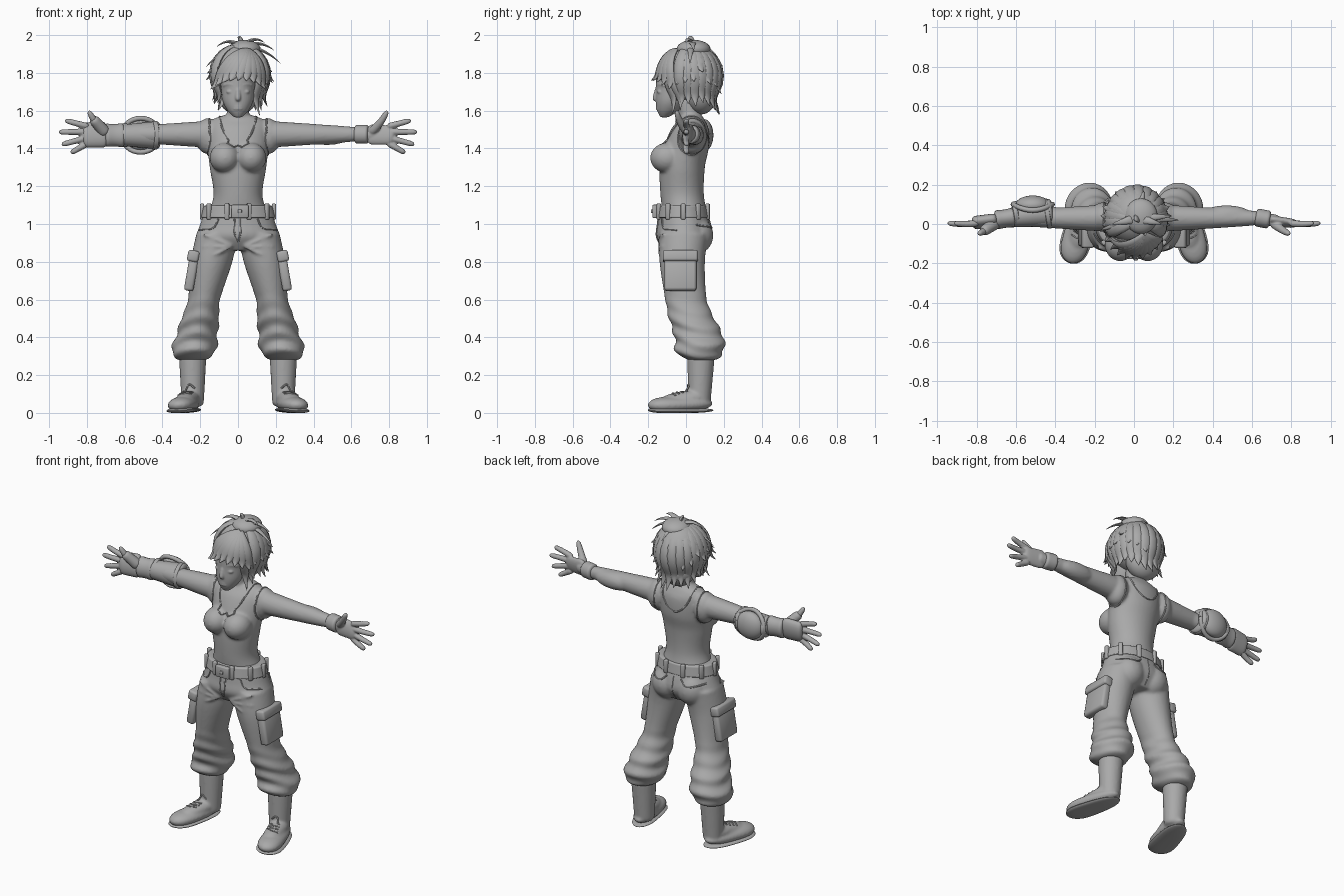
import bpy, bmesh, math, random
from math import sin, cos, pi, radians
from mathutils import Vector, Matrix
from mathutils.bvhtree import BVHTree

random.seed(4)
if "Cube" in bpy.data.objects:
    bpy.data.objects.remove(bpy.data.objects["Cube"])

GREY = (.4, .4, .4, 1)
clay = bpy.data.materials.new("plain_grey")
clay.use_nodes = True
clay.diffuse_color = GREY
clay.node_tree.nodes["Principled BSDF"].inputs["Base Color"].default_value = GREY
SIDES = ((1, "left"), (-1, "right"))


def finish(name, bm, angle=50):
    bmesh.ops.recalc_face_normals(bm, faces=bm.faces)
    mesh = bpy.data.meshes.new(name)
    bm.to_mesh(mesh)
    bm.free()
    mesh.materials.append(clay)
    mesh.shade_smooth()
    mesh.set_sharp_from_angle(angle=radians(angle))
    ob = bpy.data.objects.new(name, mesh)
    bpy.context.collection.objects.link(ob)
    return ob


def spline(points, steps):
    """Smooth interpolation through a list of points."""
    points = [Vector(p) for p in points]
    last = len(points) - 1
    out = []
    for i in range(last):
        before, start, end, after = (points[min(max(i + k, 0), last)] for k in (-1, 0, 1, 2))
        tan_start, tan_end = (end - before) / 2, (after - start) / 2
        for k in range(steps):
            t = k / steps
            ease = t * t * (3 - 2 * t)
            out.append(start.lerp(end, ease) + tan_start * t * (1 - t) ** 2 - tan_end * t * t * (1 - t))
    return out + [points[-1]]


def loft(name, rows, axis=None, up=(0, .2, 1), center=None, sides=20, s=1, floor=None, wave=0):
    """Skin elliptical rings given as (position, half width, half height)."""
    bm = bmesh.new()
    rings = []
    last = len(rows) - 1
    for i, (pos, width, height) in enumerate(rows):
        tangent = Vector(axis) if axis else rows[min(i + 1, last)][0] - rows[max(i - 1, 0)][0]
        outward = pos - center if center else Vector(up)
        across = tangent.cross(outward).normalized()
        normal = across.cross(tangent).normalized()
        ripple = wave * min(max(.65 - pos.z, 0) * 5, 1)
        ring = []
        for k in range(sides):
            a = math.tau * k / sides
            swell = 1 + ripple * sin(pos.z * 70 + 2 * sin(a) + cos(2 * a))
            v = pos + (across * cos(a) * max(width, .001) + normal * sin(a) * max(height, .001)) * swell
            if floor is not None:
                v.z = max(v.z, floor)
            ring.append(bm.verts.new((v.x * s, v.y, v.z)))
        rings.append(ring)
    for low, high in zip(rings, rings[1:]):
        for k in range(sides):
            j = (k + 1) % sides
            bm.faces.new((low[k], low[j], high[j], high[k]))
    bm.faces.new(rings[0])
    bm.faces.new(rings[-1])
    return finish(name, bm)


def column(name, profile, lean=lambda z: 0, **kw):
    """Upright form from a profile of (height, y, half width, half depth)."""
    rows = [(Vector((lean(z), y, z)), w, d) for z, y, w, d in spline(profile, 8)]
    return loft(name, rows, axis=(0, 0, 1), up=(0, 1, 0), sides=36, **kw)


def limb(name, a, b, ra, rb, flat=1, swell=0, bend=(0, 0, 0), cap=8, **kw):
    """Rounded, tapered bar from a to b, optionally bent or swollen midway."""
    rows = []
    for i in range(21):
        u = -cos(pi * i / 20)
        t, mid = (u + 1) / 2, 1 - u * u
        r = (ra + (rb - ra) * t + swell * mid) * math.sqrt(max(1 - abs(u) ** cap, 0))
        rows.append((Vector(a).lerp(Vector(b), t) + Vector(bend) * mid, r, r * flat))
    return loft(name, rows, **kw)


def blob(name, loc, radii):
    bm = bmesh.new()
    bmesh.ops.create_uvsphere(bm, u_segments=28, v_segments=16, radius=1,
                              matrix=Matrix.Translation(loc) @ Matrix.Diagonal((*radii, 1)))
    return finish(name, bm)


def box(name, loc, size, turn=0, axis='Z', bevel=.006):
    place = Matrix.Translation(loc) @ Matrix.Rotation(turn, 4, axis)
    bm = bmesh.new()
    bmesh.ops.create_cube(bm, size=1, matrix=place @ Matrix.Diagonal((*size, 1)))
    bmesh.ops.bevel(bm, geom=bm.edges[:], offset=bevel, segments=2, affect='EDGES', profile=.5)
    return finish(name, bm)


def merge(name, parts, voxel, smooth):
    """Blend overlapping parts into one continuous skin."""
    bm = bmesh.new()
    for part in parts:
        bm.from_mesh(part.data)
        bpy.data.objects.remove(part)
    ob = finish(name, bm, 180)
    blend = ob.modifiers.new("blend", 'REMESH')
    blend.mode, blend.voxel_size, blend.use_smooth_shade = 'VOXEL', voxel, True
    ob.modifiers.new("relax", 'SMOOTH').iterations = smooth
    return ob


def piping(name, target, points, r=.005):
    """Thin seam laid on the surface of a target."""
    bpy.context.view_layer.update()
    tree = BVHTree.FromObject(target, bpy.context.evaluated_depsgraph_get())
    rows = [(tree.find_nearest(p)[0], r, r) for p in spline(points, 5)]
    return loft(name, rows, up=(.1, .3, .9), sides=6)


# Upper body: torso, bust, neck and arms
parts = [column("torso", [(1.03, 0, .17, .12), (1.15, -.02, .13, .115), (1.3, -.02, .15, .12), (1.4, 0, .16, .12),
                          (1.5, .02, .16, .1), (1.55, .03, .14, .07), (1.58, .03, .06, .05)]),
         limb("neck", (0, .04, 1.45), (0, 0, 1.7), .06, .055)]
for s, label in SIDES:
    parts += [blob("bust", (.07 * s, -.1, 1.35), (.08, .09, .08)),
              blob("shoulder", (.16 * s, .035, 1.465), (.065, .075, .095)),
              limb("arm", (.06, .03, 1.475), (.7, .03, 1.475), .075, .033, flat=1.05, s=s),
              blob("forearm", (.47 * s, .045, 1.47), (.13, .05, .052))]
body = merge("upper_body", parts, .009, 5)

# Tank top edges
for s, label in SIDES:
    turns = [math.tau * i / 14 for i in range(15)]
    piping(label + "_armhole", body, [(.15 * s, .03 + .08 * cos(a), 1.47 + .1 * sin(a)) for a in turns])
for label, depth in (("front", -.17), ("back", .1)):
    turns = [pi * i / 10 for i in range(11)]
    piping(label + "_neckline", body,
           [(.095 * cos(a), .025 + depth * max(sin(a), 0) ** .6, 1.57 - .14 * sin(a)) for a in turns])

# Hands with fanned fingers
for s, label in SIDES:
    parts = [limb("palm", (.68, .02, 1.475), (.83, 0, 1.47), .025, .022, flat=2.3, cap=6, s=s),
             limb("wrist", (.62, .03, 1.475), (.74, .015, 1.475), .032, .03, flat=1.2, s=s),
             limb("thumb", (.7, .01, 1.48), (.79, -.05, 1.6), .025, .013, bend=(.01, -.01, 0), s=s)]
    for i, reach in enumerate((.13, .16, .15, .11)):
        root = Vector((.79, .005, 1.515 - .028 * i))
        a = radians(15 - 15 * i)
        tip = root + Vector((cos(a), 0, sin(a))) * reach
        parts.append(limb("finger", root, tip, .018, .014, bend=(0, -.005, 0), s=s))
    merge(label + "_hand", parts, .005, 3)
limb("left_wristband", (.615, .035, 1.475), (.695, .02, 1.475), .046, .046, flat=1.1)

# Right glove, forearm guard and elbow pad
limb("glove", (.69, .02, 1.475), (.825, .005, 1.47), .034, .032, flat=2.1, s=-1)
limb("glove_thumb", (.7, .01, 1.48), (.77, -.04, 1.56), .034, .026, s=-1)
limb("glove_cuff", (.6, .035, 1.47), (.71, .02, 1.47), .055, .053, flat=1.3, swell=-.008, s=-1)
limb("forearm_guard", (.41, .06, 1.47), (.63, .035, 1.47), .073, .052, flat=1.05, cap=20, s=-1)
for x, r in ((.44, .077), (.6, .064)):
    limb("guard_strap", (x - .015, .055, 1.47), (x + .015, .05, 1.47), r, r, s=-1)
blob("elbow_pad", (-.515, .095, 1.47), (.09, .05, .085))
turns = [math.tau * i / 32 for i in range(33)]
loft("elbow_pad_rim", [(Vector((-.515 + .1 * cos(a), .1 - .03 * sin(a) ** 2, 1.47 + .09 * sin(a))), .013, .013)
                       for a in turns], up=(0, 1, 0), sides=8)


# Trousers: the legs splay outward and ripple below the knee
def splay(z):
    return .3 - .2 * z


parts = [column("hips", [(1.09, -.02, .17, .12), (1, -.01, .2, .14), (.93, -.01, .22, .145), (.86, -.01, .19, .1)])]
for s, label in SIDES:
    parts += [blob("seat", (.085 * s, .05, .94), (.095, .095, .1)),
              column("leg", [(.95, -.01, .11, .13), (.8, -.02, .11, .12), (.6, 0, .085, .11), (.5, .03, .1, .12),
                             (.4, .07, .11, .13), (.34, .07, .12, .13), (.3, .08, .1, .11), (.28, .08, .07, .07)],
                     lean=splay, wave=.06, s=s)]
    for rise in (-.07, 0, .07):
        parts.append(limb("crease", (.03, -.13, .88), (.19, -.12, .88 + rise), .008, .006, bend=(0, -.015, 0), s=s))
pants = merge("trousers", parts, .009, 3)

# Fly, pockets and belt
for x in (.015, -.02):
    piping("fly_seam", pants, [(x, -.17, 1.03), (x, -.17, .96), (0, -.16, .89)])
piping("seat_seam", pants, [(0, .15, 1.03), (0, .14, .95), (0, .1, .87)], .003)
for s, label in SIDES:
    piping(label + "_front_pocket", pants, [(.11 * s, -.14, 1.03), (.14 * s, -.13, .98), (.21 * s, -.05, .97)])
    piping(label + "_back_pocket", pants, [(.05 * s, .14, 1.02), (.1 * s, .14, .98), (.19 * s, .06, 1)])
    box(label + "_cargo_pocket", (.247 * s, -.03, .735), (.05, .17, .18), -.17 * s, 'Y', .014)
    box(label + "_pocket_flap", (.237 * s, -.03, .83), (.06, .186, .06), -.2 * s, 'Y', .012)
limb("belt", (0, -.015, 1.1), (0, -.015, 1.03), .182, .198, flat=.71, cap=30, sides=40)
box("buckle", (.01, -.163, 1.067), (.09, .03, .07))
box("buckle_pin", (.01, -.18, 1.067), (.02, .012, .02), bevel=.004)
for i in range(10):
    a = pi * i / 5
    box("belt_loop", (.19 * cos(a), -.015 + .136 * sin(a), 1.066), (.022, .026, .084), a)

# Boots with toes turned out
for s, label in SIDES:
    boot = merge(label + "_boot", [
        limb("shaft", (.24, .08, .32), (.24, .07, .03), .074, .058, cap=20, s=s),
        limb("foot", (.235, .14, .05), (.325, -.2, .04), .05, .07, flat=.6, swell=.01, cap=4, floor=.01, s=s),
        limb("instep", (.24, .11, .09), (.3, -.14, .05), .06, .05, flat=.8, cap=4, s=s)], .008, 4)
    limb(label + "_sole", (.235, .145, .014), (.325, -.2, .014), .055, .08, flat=.2, swell=.008, cap=4, floor=0, s=s)
    for i in range(4):
        x, y, z = .262 + .008 * i, -.015 - .02 * i, .15 - .012 * i
        piping(label + "_lace", boot, [((x + w) * s, y - h, z + h) for w, h in ((-.035, -.02), (0, 0), (.035, -.02))])

# Head and face
parts = [blob("skull", (0, -.02, 1.78), (.1, .13, .12)),
         column("jaw", [(1.565, -.115, .02, .02), (1.6, -.095, .055, .058), (1.65, -.08, .08, .08),
                        (1.72, -.06, .09, .1), (1.8, -.05, .1, .11)]),
         limb("nose", (0, -.15, 1.73), (0, -.165, 1.65), .01, .017, cap=4)]
for s, label in SIDES:
    parts += [limb("brow", (.015, -.15, 1.73), (.08, -.11, 1.73), .008, .006, bend=(0, -.01, .01), s=s),
              blob("eye", (.04 * s, -.137, 1.7), (.022, .016, .012))]
for z in (1.622, 1.61):
    parts.append(blob("lip", (0, -.15, z), (.024, .01, .006)))
merge("head", parts, .005, 3)

# Hair: base mass, topknot and tapered locks that hug the skull
HUB = Vector((.01, .02, 1.78))
CROWN = Vector((.02, .03, 1.93))
blob("hair_base", (.01, .04, 1.8), (.15, .15, .155))
blob("hair_nape", (0, .08, 1.69), (.11, .085, .11))
blob("topknot", (.035, .04, 1.925), (.085, .09, .05))


def lock(start, end, width):
    rows = []
    for i in range(13):
        t = i / 12
        p = start.lerp(Vector(end), t)
        ray = p - HUB
        hug = HUB + ray / Vector((ray.x / .155, ray.y / .17, ray.z / .165)).length
        w = width * (.5 + t) * (1 - t ** 3)
        rows.append((hug.lerp(p, t ** 3), w, w * .5))
    loft("hair_lock", rows, center=HUB, sides=10)


for i in range(15):
    a = radians(-35 + 250 * i / 14)
    out = Vector((cos(a), sin(a), 0))
    low = 1.64 - .05 * max(out.y, 0) + random.uniform(-.02, .02)
    lock(CROWN + out * .05, (.01 + .145 * out.x, .05 + .13 * out.y, low), .04)
    lock(CROWN + out * .04, (.01 + .18 * out.x, .04 + .155 * out.y, low + random.uniform(.1, .18)), .035)
for i in range(9):
    a = radians(205 + 130 * i / 8)
    lock(Vector((.05, -.05, 1.91)), (.16 * cos(a), -.02 - .165 * abs(sin(a)), 1.68 - .08 * sin(a)), .038)
for end in ((-.105, -.085, 1.6), (.115, -.075, 1.575), (.125, -.03, 1.6)):
    lock(Vector((.05, -.05, 1.91)), end, .028)
for tip in ((-.11, 0, 1.94), (0, .02, 1.98), (.14, 0, 1.96), (.19, .04, 1.92), (.225, .02, 1.85),
            (-.17, -.03, 1.83), (.05, .17, 1.88)):
    limb("hair_tuft", CROWN, tip, .03, .004, flat=.5, bend=(0, 0, .03), center=HUB, sides=10)
